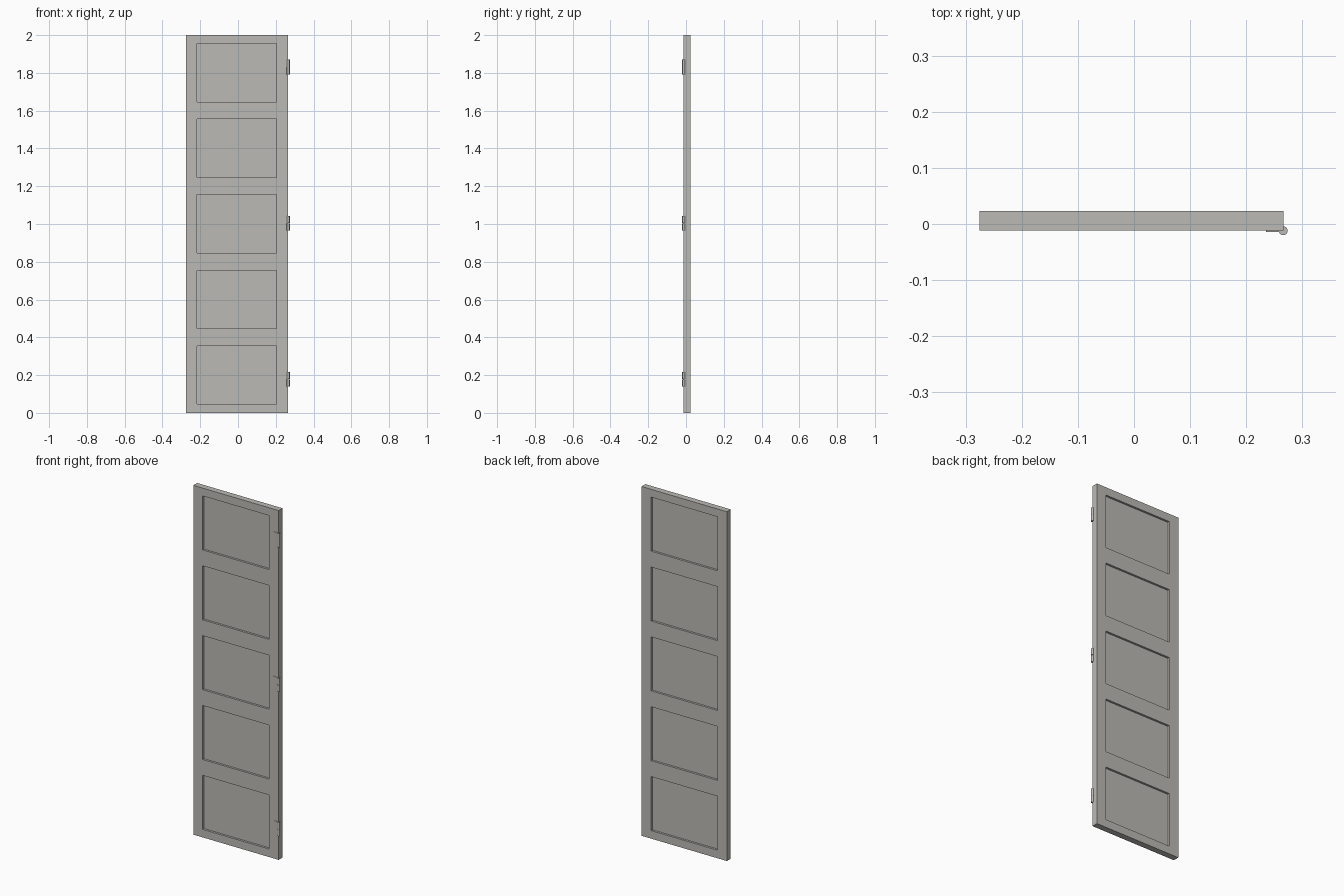
import bpy, bmesh
from mathutils import Matrix, Vector

if "Cube" in bpy.data.objects:
    bpy.data.objects.remove(bpy.data.objects["Cube"])

X0, X1 = -0.275, 0.266      # door edges
Y0, Y1 = -0.012, 0.023      # front and back
PX0, PX1 = -0.216, 0.205    # recessed panel edges
RECESS = 0.012


def material(name, rgb):
    m = bpy.data.materials.new(name)
    m.diffuse_color = (*rgb, 1)
    m.use_nodes = True
    m.node_tree.nodes["Principled BSDF"].inputs["Base Color"].default_value = m.diffuse_color
    return m


paint = material("warm grey paint", (0.50, 0.49, 0.46))


def finish(name, bm):
    me = bpy.data.meshes.new(name)
    bmesh.ops.recalc_face_normals(bm, faces=bm.faces)
    bm.to_mesh(me)
    bm.free()
    me.materials.append(paint)
    ob = bpy.data.objects.new(name, me)
    bpy.context.collection.objects.link(ob)
    return ob


def add_box(bm, lo, hi):
    lo, hi = Vector(lo), Vector(hi)
    bmesh.ops.create_cube(bm, size=1, matrix=Matrix.Translation((lo + hi) / 2)
                          @ Matrix.Diagonal((*(hi - lo), 1)))


# Door leaf: gridded slab whose panel cells are pushed in on both sides
xs = [X0, PX0, PX1, X1]
zs = [0] + [k * 0.4 + o for k in range(5) for o in (0.046, 0.355)] + [2.0]
bm = bmesh.new()
for y, d in ((Y0, RECESS), (Y1, -RECESS)):
    for i in range(3):
        for j in range(len(zs) - 1):
            hole = i == 1 and j % 2 == 1
            c = [(xs[i], zs[j]), (xs[i + 1], zs[j]),
                 (xs[i + 1], zs[j + 1]), (xs[i], zs[j + 1])]
            outer = [bm.verts.new((x, y, z)) for x, z in c]
            if not hole:
                bm.faces.new(outer)
                continue
            inner = [bm.verts.new((x, y + d, z)) for x, z in c]
            bm.faces.new(inner)
            for k in range(4):
                n = (k + 1) % 4
                bm.faces.new((outer[k], outer[n], inner[n], inner[k]))
bmesh.ops.remove_doubles(bm, verts=bm.verts, dist=1e-5)
rim = [e for e in bm.edges if len(e.link_faces) == 1]
bmesh.ops.bridge_loops(bm, edges=rim)
finish("door_leaf", bm)

# Lift-off hinges: two stacked knuckles, upper one with a plate on the door
for n, zc in enumerate((0.178, 1.004, 1.832)):
    bm = bmesh.new()
    for s in (-1, 1):
        bmesh.ops.create_cone(bm, cap_ends=True, segments=16, radius1=0.008,
                              radius2=0.008, depth=0.039,
                              matrix=Matrix.Translation((X1, Y0, zc + s * 0.02)))
    ob = finish(f"hinge_knuckles_{n + 1}", bm)
    bpy.context.view_layer.objects.active = ob
    ob.select_set(True)
    bpy.ops.object.shade_smooth_by_angle()
    ob.select_set(False)

    bm = bmesh.new()
    add_box(bm, (0.235, Y0 - 0.002, zc), (X1, Y0 + 0.001, zc + 0.04))
    finish(f"hinge_plate_{n + 1}", bm)
